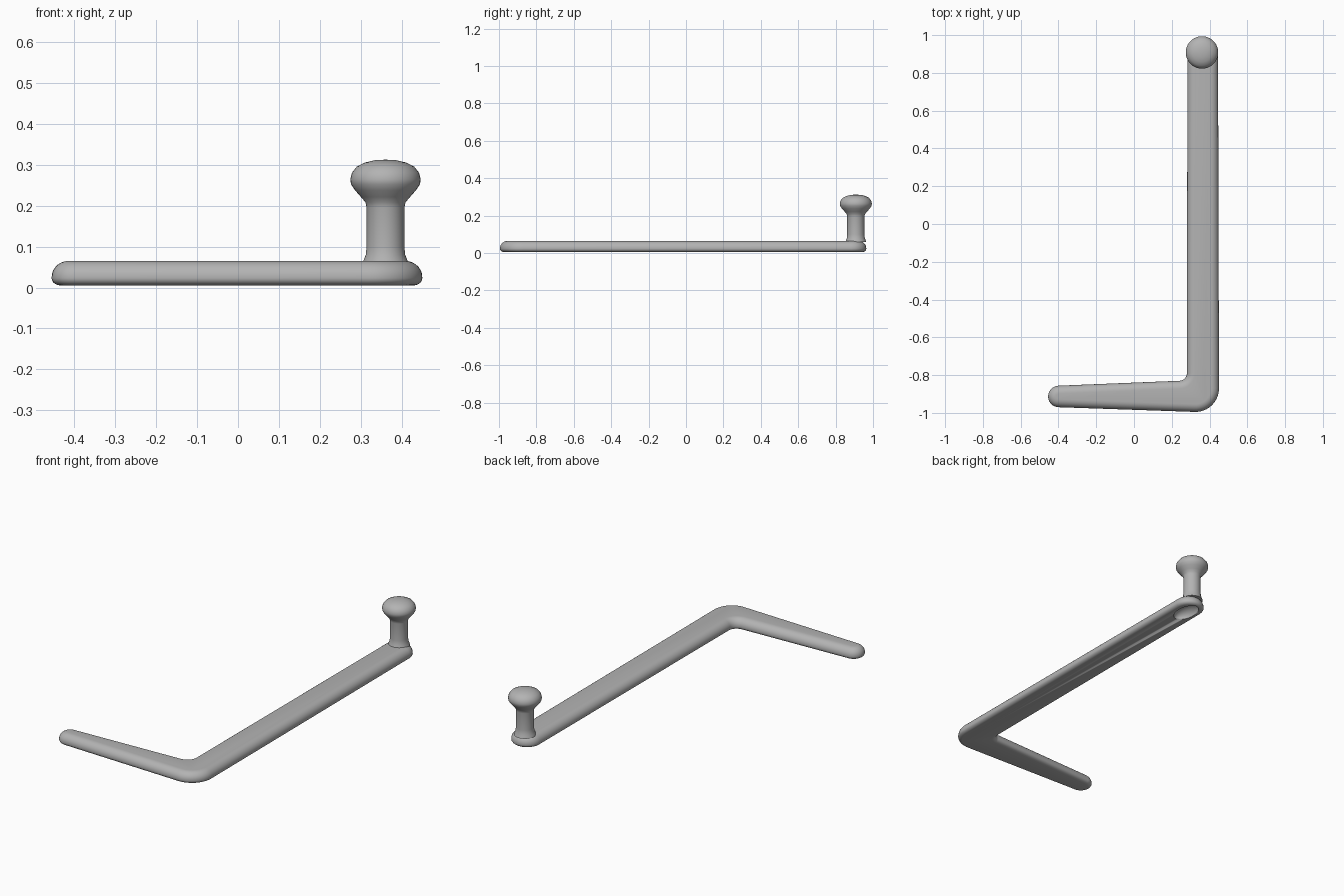
import bpy
import bmesh
from math import cos, sin, pi, radians

cube = bpy.data.objects.get("Cube")
if cube:
    bpy.data.objects.remove(cube, do_unlink=True)

grey = bpy.data.materials.new("plain grey")
grey.use_nodes = True
colour = (0.45, 0.45, 0.45, 1)
grey.diffuse_color = colour
grey.node_tree.nodes["Principled BSDF"].inputs["Base Color"].default_value = colour

POST_X, POST_Y = 0.36, 0.908


def make_object(name, bm, angle=50):
    bmesh.ops.recalc_face_normals(bm, faces=bm.faces)
    mesh = bpy.data.meshes.new(name)
    bm.to_mesh(mesh)
    bm.free()
    mesh.materials.append(grey)
    obj = bpy.data.objects.new(name, mesh)
    bpy.context.collection.objects.link(obj)
    bpy.ops.object.select_all(action="DESELECT")
    obj.select_set(True)
    bpy.context.view_layer.objects.active = obj
    bpy.ops.object.shade_smooth_by_angle(angle=radians(angle))
    return obj


def bridge(bm, lower, upper):
    n = len(lower)
    for i in range(n):
        j = (i + 1) % n
        bm.faces.new((lower[i], lower[j], upper[j], upper[i]))


# L-shaped outline as arcs: centre x, centre y, radius, start, end, convex sign
ARCS = [
    (0.364, 0.883, 0.081, 0, 180, 1),      # end under the knob
    (0.24, -0.79, 0.04, 0, -87, -1),       # inner bend
    (-0.398, -0.913, 0.057, 93, 266, 1),   # tip of the short leg
    (0.325, -0.87, 0.125, 266, 360, 1),    # outer bend
]


def outline(inset):
    points = []
    for x, y, r, start, end, sign in ARCS:
        radius = r - sign * inset
        for k in range(13):
            a = radians(start + (end - start) * k / 12)
            points.append((x + radius * cos(a), y + radius * sin(a)))
    return points


# Flat bar with a soft top edge and a tighter bottom edge
bm = bmesh.new()
levels = []
for k in range(6):
    a = pi / 2 * k / 5
    levels.append((0.022 * (1 - sin(a)), 0.023 - 0.018 * cos(a)))
for k in range(1, 8):
    a = pi / 2 * k / 7
    levels.append((0.042 * (1 - cos(a)), 0.025 + 0.04 * sin(a)))
rings = [[bm.verts.new((x, y, z)) for x, y in outline(inset)] for inset, z in levels]
for lower, upper in zip(rings, rings[1:]):
    bridge(bm, lower, upper)
bm.faces.new(rings[0])
bm.faces.new(rings[-1])
bar = make_object("bent_bar", bm)

# Oval hollow under the knob end
bm = bmesh.new()
bmesh.ops.create_uvsphere(bm, u_segments=32, v_segments=16, radius=1)
bmesh.ops.scale(bm, vec=(0.05, 0.085, 0.045), verts=bm.verts)
bmesh.ops.translate(bm, vec=(POST_X, 0.86, 0.003), verts=bm.verts)
cutter = make_object("hollow_cutter", bm)
cutter.hide_render = True
hollow = bar.modifiers.new("hollow", "BOOLEAN")
hollow.operation = "DIFFERENCE"
hollow.object = cutter
bpy.ops.object.select_all(action="DESELECT")
bar.select_set(True)
bpy.context.view_layer.objects.active = bar
bpy.ops.object.modifier_apply(modifier="hollow")
bpy.data.objects.remove(cutter, do_unlink=True)

# Knob and post turned as one piece
PROFILE = [(0.056, 0.058), (0.053, 0.068), (0.048, 0.08), (0.046, 0.1),
           (0.046, 0.195), (0.049, 0.208), (0.06, 0.221), (0.074, 0.237),
           (0.084, 0.252), (0.086, 0.264), (0.082, 0.28), (0.07, 0.295),
           (0.05, 0.305), (0.025, 0.311)]
bm = bmesh.new()
rings = []
for r, z in PROFILE:
    angles = [2 * pi * k / 40 for k in range(40)]
    rings.append([bm.verts.new((POST_X + r * cos(a), POST_Y + r * sin(a), z)) for a in angles])
for lower, upper in zip(rings, rings[1:]):
    bridge(bm, lower, upper)
bm.faces.new(rings[0])
top = bm.verts.new((POST_X, POST_Y, 0.312))
for i in range(40):
    bm.faces.new((rings[-1][i], rings[-1][(i + 1) % 40], top))
make_object("knob_post", bm, 60)
